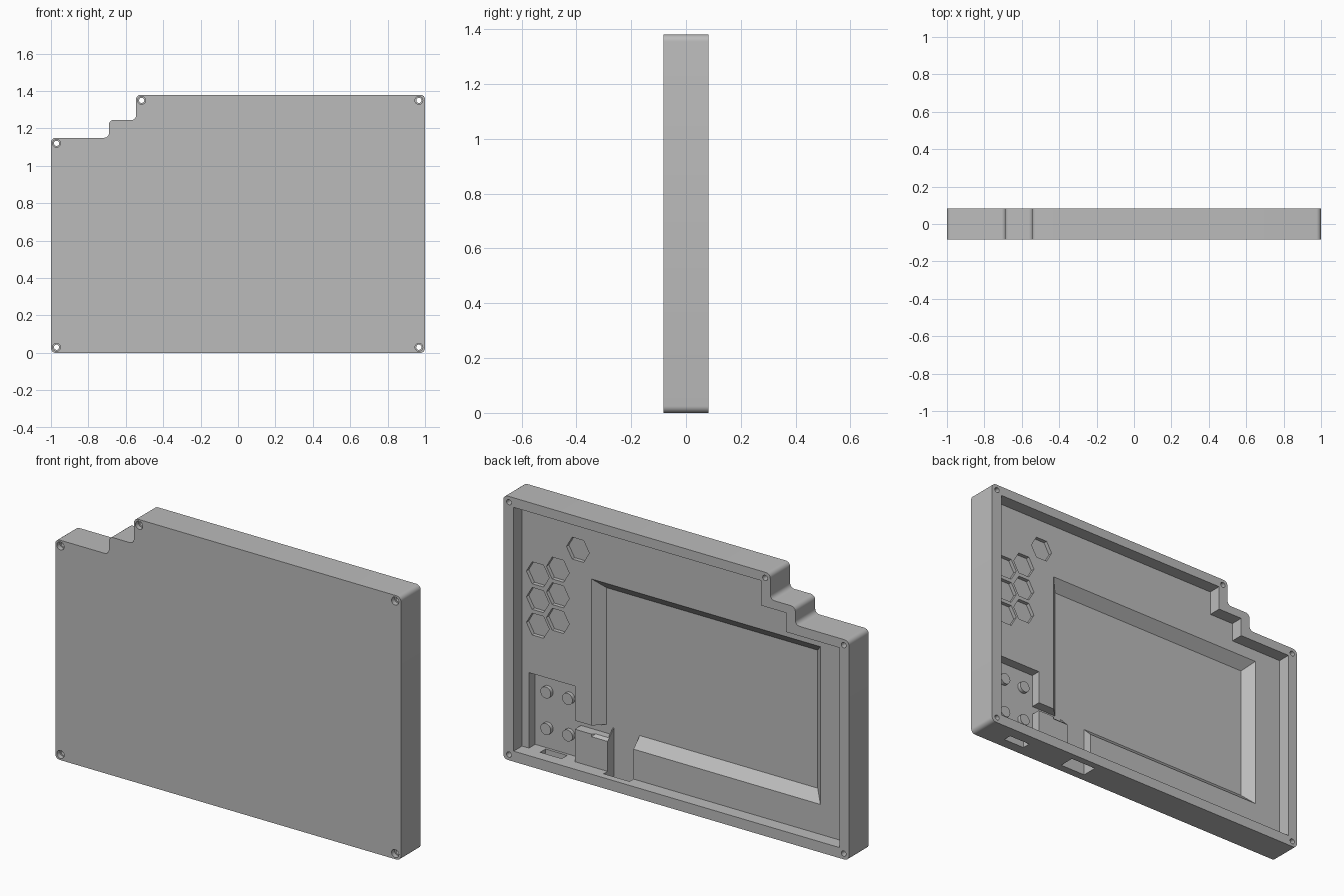
import bpy, bmesh, math

if "Cube" in bpy.data.objects:
    bpy.data.objects.remove(bpy.data.objects["Cube"])

BACK, FLOOR, DEEP = 0.082, 0.0125, -0.039   # depth levels along y

grey = bpy.data.materials.new("plain grey")
grey.use_nodes = True
grey.diffuse_color = (0.5, 0.5, 0.5, 1)
grey.node_tree.nodes["Principled BSDF"].inputs["Base Color"].default_value = (0.5, 0.5, 0.5, 1)


def prism(name, outline, y0, y1, radius=0.0, far=None):
    """Extrude an x-z outline from y0 to y1; far gives another outline at y1."""
    bm = bmesh.new()
    front = [bm.verts.new((x, y0, z)) for x, z in outline]
    rear = [bm.verts.new((x, y1, z)) for x, z in (far or outline)]
    n = len(front)
    bm.faces.new(front)
    bm.faces.new(rear[::-1])
    for i in range(n):
        j = (i + 1) % n
        bm.faces.new((front[j], front[i], rear[i], rear[j]))
    bmesh.ops.recalc_face_normals(bm, faces=bm.faces)
    if radius:
        corners = [bm.edges.get((a, b)) for a, b in zip(front, rear)]
        bmesh.ops.bevel(bm, geom=corners, offset=radius, segments=6, profile=0.5, affect='EDGES')
    mesh = bpy.data.meshes.new(name)
    bm.to_mesh(mesh)
    bm.free()
    obj = bpy.data.objects.new(name, mesh)
    bpy.context.collection.objects.link(obj)
    mesh.materials.append(grey)
    return obj


def rect(x0, x1, z0, z1):
    return [(x0, z0), (x1, z0), (x1, z1), (x0, z1)]


def ring(x, z, r, sides):
    steps = [math.tau * i / sides for i in range(sides)]
    return [(x + r * math.cos(a), z + r * math.sin(a)) for a in steps]


def stepped(x0, x1, z0, z1, xa, xb, za, zb):
    """Panel outline with two steps in the upper corner on the -x side."""
    return [(x0, z0), (x1, z0), (x1, z1), (xb, z1), (xb, zb), (xa, zb), (xa, za), (x0, za)]


def cut(*args, **kwargs):
    """Subtract a prism from the case and drop the cutter."""
    cutter = prism("cutter", *args, **kwargs)
    cutter.hide_render = True
    mod = case.modifiers.new("cut", 'BOOLEAN')
    mod.operation, mod.solver, mod.object = 'DIFFERENCE', 'EXACT', cutter
    bpy.context.view_layer.objects.active = case
    bpy.ops.object.modifier_apply(modifier=mod.name)
    bpy.data.objects.remove(cutter)


# Case body and the main rear cavity
case = prism("case_shell", stepped(-1, 1, 0, 1.38, -0.69, -0.545, 1.15, 1.245), -BACK, BACK, 0.025)
cut(stepped(-0.945, 0.94, 0.055, 1.33, -0.635, -0.49, 1.10, 1.20), FLOOR, 0.2)

# Display pocket with 45 degree walls
lip = 0.01
depth = FLOOR + lip - DEEP
cut(rect(-0.785 + 0.05, 0.536 - 0.05, 0.263, 0.985), DEEP, FLOOR + lip,
    far=rect(-0.735 - depth, 0.486 + depth, 0.263 - depth, 0.985 + depth))

# Circuit board pocket, wire channel and connector channel
cut(rect(0.635, 0.90, 0.055, 0.45), DEEP, 0.04)
cut(rect(0.45, 0.65, 0.225, 0.27), DEEP, 0.04)
cut(rect(0.295, 0.445, -0.1, 0.27), DEEP, 0.045)

# Small port through the bottom edge
cut(rect(0.705, 0.83, -0.1, 0.1), -0.025, 0.02)

# Hexagonal recesses
hexes = [(0.617, 1.168)]
hexes += [(0.733, 1.033 - 0.134 * i) for i in range(3)]
hexes += [(0.849, 0.977 - 0.134 * i) for i in range(3)]
for x, z in hexes:
    cut(ring(x, z, 0.066, 6), FLOOR - 0.02, 0.04)

# Corner screw holes, counterbored at the front
for x, z in [(-0.97, 0.03), (0.967, 0.03), (0.967, 1.35), (-0.515, 1.35), (-0.97, 1.12)]:
    cut(ring(x, z, 0.014, 24), -0.2, 0.2)
    cut(ring(x, z, 0.021, 24), -0.2, -BACK + 0.025)

# Board mounting posts
posts = [prism("board_post", ring(x, z, 0.03, 24), DEEP - 0.005, DEEP + 0.02)
         for x in (0.70, 0.826) for z in (0.162, 0.353)]

# Smooth the rounded parts and keep edges crisp
for obj in [case] + posts:
    bpy.ops.object.select_all(action='DESELECT')
    obj.select_set(True)
    bpy.context.view_layer.objects.active = obj
    bpy.ops.object.shade_smooth_by_angle(angle=math.radians(30))
